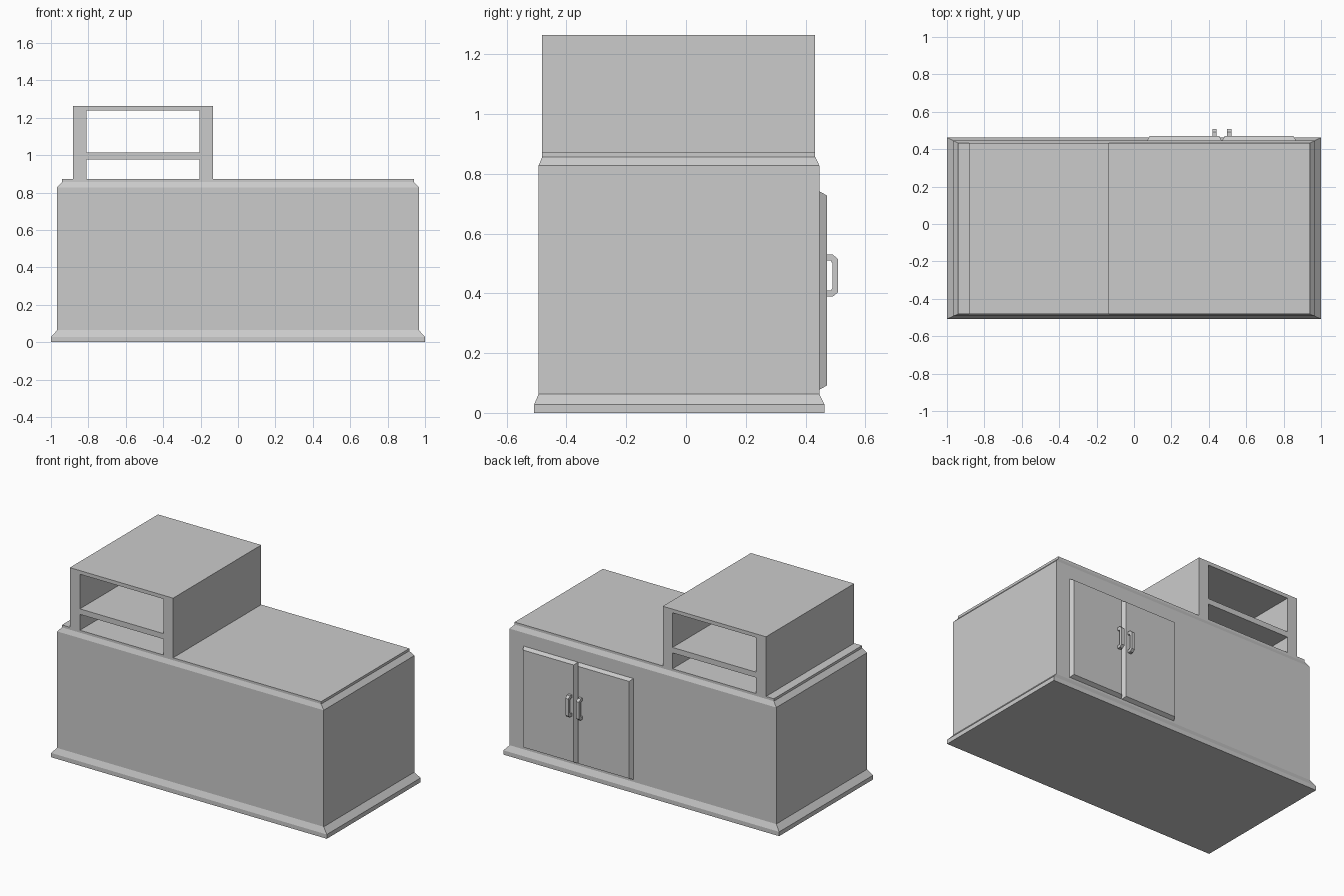
import bpy, bmesh

if "Cube" in bpy.data.objects:
    bpy.data.objects.remove(bpy.data.objects["Cube"])


def finish(name, bm):
    bmesh.ops.recalc_face_normals(bm, faces=bm.faces)
    mesh = bpy.data.meshes.new(name)
    bm.to_mesh(mesh)
    bm.free()
    obj = bpy.data.objects.new(name, mesh)
    bpy.context.collection.objects.link(obj)
    return obj


def loft(name, rings):
    """Skin a stack of four-cornered rings and cap both ends."""
    bm = bmesh.new()
    loops = [[bm.verts.new(p) for p in ring] for ring in rings]
    for a, b in zip(loops, loops[1:]):
        for i in range(4):
            j = (i + 1) % 4
            bm.faces.new((a[i], a[j], b[j], b[i]))
    bm.faces.new(loops[0])
    bm.faces.new(loops[-1])
    return finish(name, bm)


def ring_z(x0, x1, y0, y1, z):
    return [(x0, y0, z), (x1, y0, z), (x1, y1, z), (x0, y1, z)]


def ring_y(x0, x1, z0, z1, y):
    return [(x0, y, z0), (x1, y, z0), (x1, y, z1), (x0, y, z1)]


def box(name, x0, x1, y0, y1, z0, z1):
    return loft(name, [ring_z(x0, x1, y0, y1, z) for z in (z0, z1)])


def extrude_x(name, profile, x0, x1):
    bm = bmesh.new()
    face = bm.faces.new([bm.verts.new((x0, y, z)) for y, z in profile])
    ext = bmesh.ops.extrude_face_region(bm, geom=[face])
    verts = [v for v in ext["geom"] if isinstance(v, bmesh.types.BMVert)]
    bmesh.ops.translate(bm, verts=verts, vec=(x1 - x0, 0, 0))
    return finish(name, bm)


# Cabinet body with stepped plinth and top: half width, front, back, height
steps = [(1.0, -0.508, 0.463, 0.0), (1.0, -0.508, 0.463, 0.028),
         (0.967, -0.493, 0.446, 0.064), (0.967, -0.493, 0.446, 0.828),
         (0.94, -0.481, 0.432, 0.857), (0.94, -0.481, 0.432, 0.873)]
loft("cabinet_body", [ring_z(-w, w, f, b, z) for w, f, b, z in steps])

# Open shelf unit on the left
F, B = -0.481, 0.432
box("shelf_left_side", -0.883, -0.81, F, B, 0.873, 1.264)
box("shelf_right_side", -0.205, -0.134, F, B, 0.873, 1.264)
box("shelf_top", -0.81, -0.205, F, B, 1.24, 1.264)
box("shelf_middle", -0.81, -0.205, F, B, 0.977, 1.013)

# Doors with bevelled edges on the back
c = 0.013
for side, x0, x1 in (("left", 0.07, 0.468), ("right", 0.472, 0.866)):
    loft(side + "_door", [ring_y(x0, x1, 0.078, 0.741, 0.44),
                          ring_y(x0, x1, 0.078, 0.741, 0.446),
                          ring_y(x0 + c, x1 - c, 0.091, 0.728, 0.471)])

# Bracket handles
bracket = [(0.468, 0.389), (0.491, 0.389), (0.508, 0.403), (0.508, 0.515),
           (0.491, 0.53), (0.468, 0.53), (0.468, 0.51), (0.484, 0.51),
           (0.49, 0.5), (0.49, 0.418), (0.484, 0.409), (0.468, 0.409)]
for side, x in (("left", 0.42), ("right", 0.498)):
    extrude_x(side + "_handle", bracket, x, x + 0.022)
